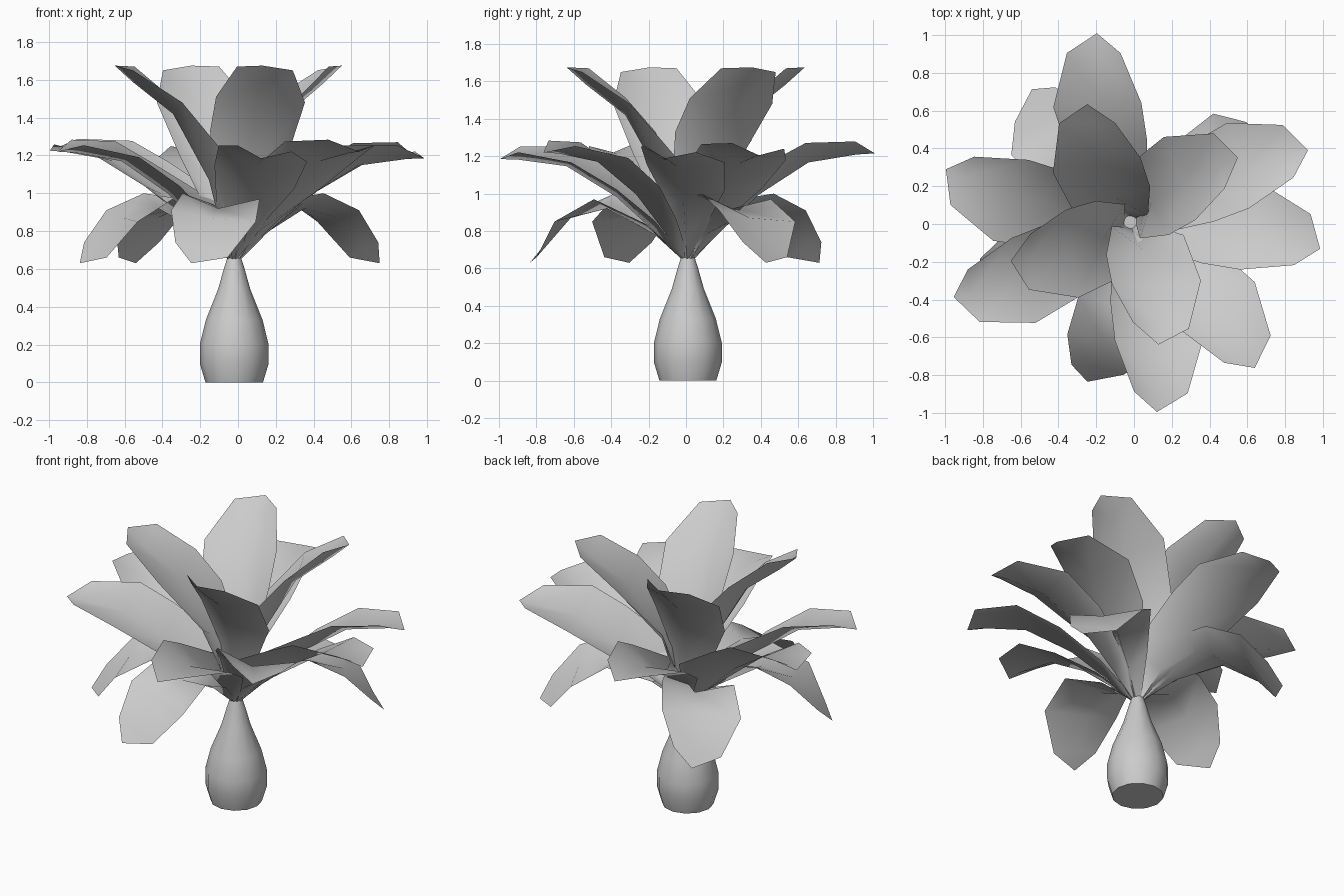
import bpy
import bmesh
from math import cos, sin, radians, tau

cube = bpy.data.objects.get("Cube")
if cube:
    bpy.data.objects.remove(cube)

CX, CY = -0.02, 0.01

grey = bpy.data.materials.new("plain_grey")
grey.use_nodes = True
grey.diffuse_color = (0.6, 0.6, 0.6, 1)
grey.node_tree.nodes["Principled BSDF"].inputs["Base Color"].default_value = (0.6, 0.6, 0.6, 1)


def finish(bm, name, angle):
    mesh = bpy.data.meshes.new(name)
    bm.to_mesh(mesh)
    bm.free()
    mesh.materials.append(grey)
    obj = bpy.data.objects.new(name, mesh)
    obj.location = (CX, CY, 0)
    bpy.context.collection.objects.link(obj)
    bpy.ops.object.select_all(action="DESELECT")
    obj.select_set(True)
    bpy.context.view_layer.objects.active = obj
    bpy.ops.object.shade_smooth_by_angle(angle=radians(angle))


# Bulbous trunk, turned from a profile of (radius, height)
def trunk(sides=12):
    profile = [(0.152, 0), (0.182, 0.1), (0.182, 0.2), (0.15, 0.33),
               (0.086, 0.49), (0.055, 0.6), (0.036, 0.66)]
    bm = bmesh.new()
    rings = [[bm.verts.new((r * cos(tau * i / sides), r * sin(tau * i / sides), z))
              for i in range(sides)] for r, z in profile]
    for low, high in zip(rings, rings[1:]):
        for i in range(sides):
            j = (i + 1) % sides
            bm.faces.new((low[i], low[j], high[j], high[i]))
    bm.faces.new(rings[0][::-1])
    bm.faces.new(rings[-1])
    finish(bm, "trunk", 45)


# Sideways offsets of the left edge, midrib and right edge, shared by all leaves
ACROSS = [(0.03, 0, -0.03), (0.14, 0.01, -0.1), (0.26, 0.03, -0.163),
          (0.295, 0.03, -0.168), (0.175, 0.02, -0.105)]


# One folded leaf: rows give reach of each edge and their heights, closed by a tip
def leaf(name, angle, lift, rows, tip):
    a = radians(angle)

    def point(u, v, z):
        return bm.verts.new((u * cos(a) - v * sin(a), u * sin(a) + v * cos(a), z + lift * u))

    bm = bmesh.new()
    grid = [[point(u, v, z) for u, v, z in zip(reach, across, height)]
            for (reach, height), across in zip(rows, ACROSS)]
    end = point(tip[0], 0, tip[1])
    for near, far in zip(grid, grid[1:]):
        for k in range(2):
            bm.faces.new((near[k + 1], far[k + 1], far[k], near[k]))
    left, mid, right = grid[-1]
    bm.faces.new((mid, end, left))
    bm.faces.new((right, end, mid))
    finish(bm, name, 60)


BASE = ((0.02, 0.035, 0.02), (0.66, 0.65, 0.66))

# Three tiers: steep inner leaves, spreading middle leaves, drooping outer leaves.
# Each leaf has its direction in degrees and a slight lift.
TIERS = {
    "upper_leaf": ({110: 0, 198: 0, 283: 0, 31: 0}, (0.665, 1.675), [
        BASE,
        ((0.06, 0.08, 0.0), (0.92, 0.83, 1.0)),
        ((0.13, 0.15, 0.14), (1.2, 1.07, 1.33)),
        ((0.385, 0.35, 0.3), (1.48, 1.42, 1.51)),
        ((0.62, 0.56, 0.52), (1.65, 1.58, 1.67))]),
    "middle_leaf": ({100: 0.01, 164: 0.02, 203: 0.015, 278: -0.02,
                     310.5: 0.015, 352: -0.02, 22: 0}, (1.015, 1.205), [
        BASE,
        ((0.2, 0.17, 0.04), (0.86, 0.79, 0.94)),
        ((0.42, 0.39, 0.41), (1.03, 0.99, 1.16)),
        ((0.67, 0.66, 0.61), (1.18, 1.16, 1.265)),
        ((0.94, 0.92, 0.89), (1.24, 1.2, 1.27))]),
    "lower_leaf": ({255: 0, 126.5: 0, 201: 0, 28.5: 0}, (0.875, 0.63), [
        BASE,
        ((0.2, 0.18, 0.04), (0.84, 0.78, 0.94)),
        ((0.45, 0.44, 0.45), (0.97, 0.92, 1.0)),
        ((0.66, 0.64, 0.66), (0.85, 0.87, 0.91)),
        ((0.79, 0.79, 0.81), (0.66, 0.72, 0.74))]),
}

trunk()
for name, (leaves, tip, rows) in TIERS.items():
    for n, (angle, lift) in enumerate(leaves.items(), 1):
        leaf(f"{name}_{n}", angle, lift, rows, tip)
